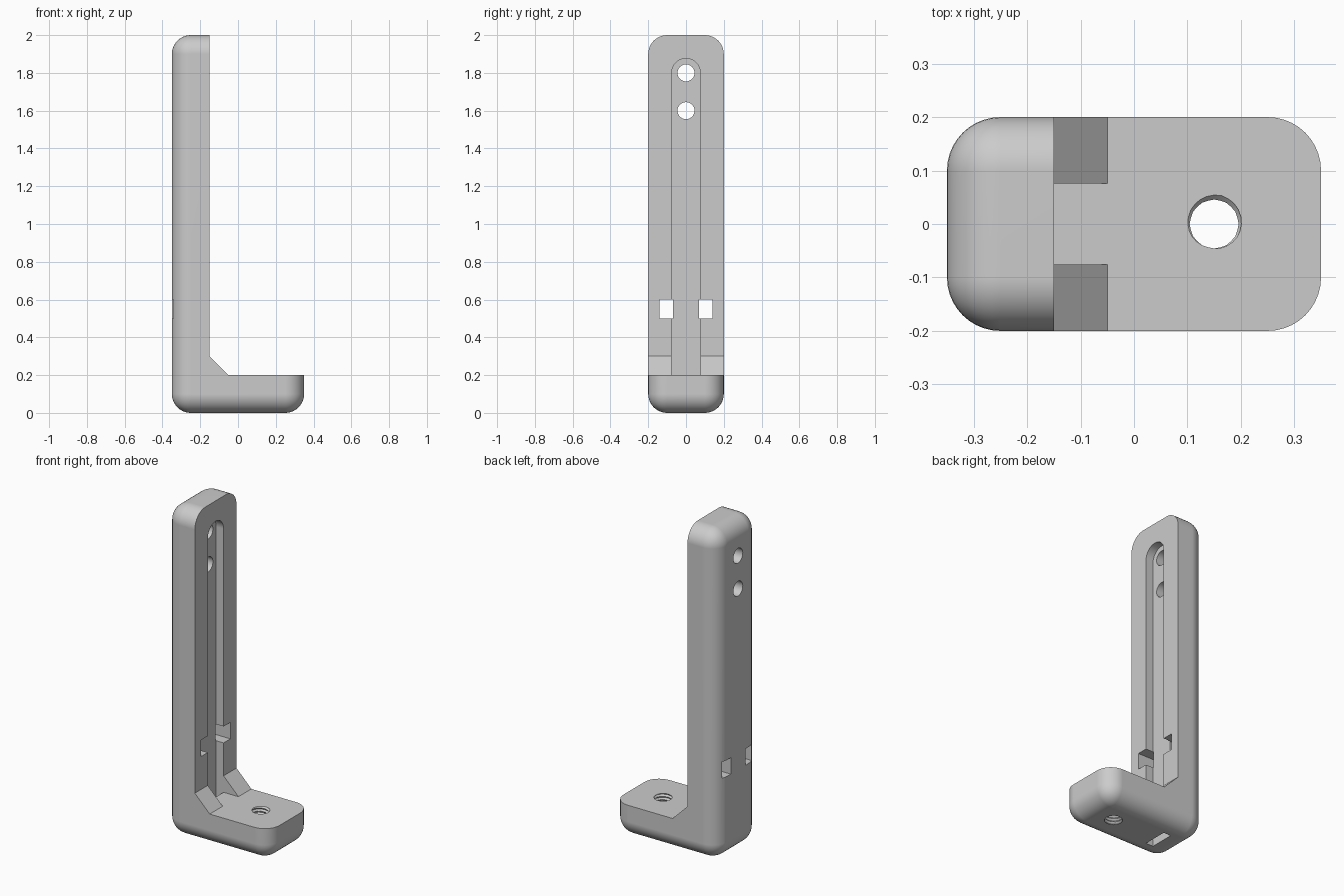
import bpy, bmesh
from math import pi, sin, cos

cube = bpy.data.objects.get("Cube")
if cube:
    bpy.data.objects.remove(cube, do_unlink=True)


def add_object(name, bm):
    bmesh.ops.recalc_face_normals(bm, faces=bm.faces)
    mesh = bpy.data.meshes.new(name)
    bm.to_mesh(mesh)
    bm.free()
    obj = bpy.data.objects.new(name, mesh)
    bpy.context.collection.objects.link(obj)
    return obj


def prism(name, points, offset):
    """Extrude a closed outline along an offset vector."""
    bm = bmesh.new()
    face = bm.faces.new([bm.verts.new(p) for p in points])
    extruded = bmesh.ops.extrude_face_region(bm, geom=[face])["geom"]
    moved = [v for v in extruded if isinstance(v, bmesh.types.BMVert)]
    bmesh.ops.translate(bm, verts=moved, vec=offset)
    return add_object(name, bm)


def box(name, x, y, z):
    outline = [(x[0], y[0], z[0]), (x[1], y[0], z[0]),
               (x[1], y[1], z[0]), (x[0], y[1], z[0])]
    return prism(name, outline, (0, 0, z[1] - z[0]))


def arc(cy, cz, r, start, end, steps, x):
    angles = [start + (end - start) * i / steps for i in range(steps + 1)]
    return [(x, cy + r * cos(a), cz + r * sin(a)) for a in angles]


def thread(name, cx, r_min, depth, pitch, bottom, top, sides=24, rows=12):
    """Solid screw shape: stacked rings whose radius follows a helix."""
    bm = bmesh.new()
    count = round((top - bottom) / pitch * rows)
    rings = []
    for i in range(count + 1):
        z = bottom + pitch * i / rows
        ring = []
        for s in range(sides):
            a = 2 * pi * s / sides
            phase = (z / pitch - s / sides + 0.71) % 1
            r = r_min + depth * (1 - 2 * abs(phase - 0.5))
            ring.append(bm.verts.new((cx + r * cos(a), r * sin(a), z)))
        rings.append(ring)
    for low, high in zip(rings, rings[1:]):
        for s in range(sides):
            n = (s + 1) % sides
            # split along the helix direction so the ridges stay clean
            bm.faces.new((low[s], low[n], high[n]))
            bm.faces.new((low[s], high[n], high[s]))
    bm.faces.new(rings[0][::-1])
    bm.faces.new(rings[-1])
    return add_object(name, bm)


# Rounded block that the bracket is carved from
bracket = box("bracket", (-0.35, 0.35), (-0.2, 0.2), (0, 2))
bevel = bracket.modifiers.new("rounding", "BEVEL")
bevel.width = 0.1
bevel.segments = 10
bevel.limit_method = "NONE"

# Open space above the foot, leaving a sloped gusset in the corner
profile = [(-0.15, 0.3), (-0.05, 0.2), (1, 0.2), (1, 3), (-0.15, 3)]
cutters = [prism("foot_clearance", [(x, -0.5, z) for x, z in profile], (0, 1, 0))]

# Round-topped channel in the upright, running out through the underside
half = 0.076
channel = [(-0.2, -half, 0.2), (-0.2, half, 0.2)] + arc(0, 1.8, half, 0, pi, 20, -0.2)
cutters.append(prism("channel", channel, (0.3, 0, 0)))
cutters.append(box("channel_exit", (-0.2, -0.15), (-half, half), (-0.1, 0.25)))

# Strap windows on both sides of the channel
for side, label in ((1, "left"), (-1, "right")):
    y = sorted((side * 0.07, side * 0.141))
    cutters.append(box(label + "_window", (-0.5, 0), y, (0.5, 0.6)))

# Two round holes through the upright
for z, label in ((1.8, "upper"), (1.6, "lower")):
    circle = arc(0, z, 0.045, 0, 2 * pi, 32, -0.5)[:-1]
    cutters.append(prism(label + "_hole", circle, (0.5, 0, 0)))

# Threaded hole through the foot
cutters.append(thread("threaded_hole", 0.15, 0.045, 0.01, 0.02, -0.015, 0.225))

for cutter in cutters:
    cutter.hide_render = True
    cut = bracket.modifiers.new(cutter.name, "BOOLEAN")
    cut.operation = "DIFFERENCE"
    cut.solver = "EXACT"
    cut.object = cutter

# Bake the cuts and remove the cutters
depsgraph = bpy.context.evaluated_depsgraph_get()
carved = bpy.data.meshes.new_from_object(bracket.evaluated_get(depsgraph))
bracket.modifiers.clear()
bracket.data = carved
for cutter in cutters:
    bpy.data.objects.remove(cutter, do_unlink=True)

# Single grey material
grey = bpy.data.materials.new("plain_grey")
grey.use_nodes = True
colour = (0.6, 0.6, 0.6, 1)
grey.diffuse_color = colour
grey.node_tree.nodes["Principled BSDF"].inputs["Base Color"].default_value = colour
carved.materials.clear()
carved.materials.append(grey)

# Smooth rounding with crisp cut edges
bpy.ops.object.select_all(action="DESELECT")
bracket.select_set(True)
bpy.context.view_layer.objects.active = bracket
bpy.ops.object.shade_smooth_by_angle(angle=pi / 7)
weighted = bracket.modifiers.new("even_shading", "WEIGHTED_NORMAL")
weighted.keep_sharp = True
